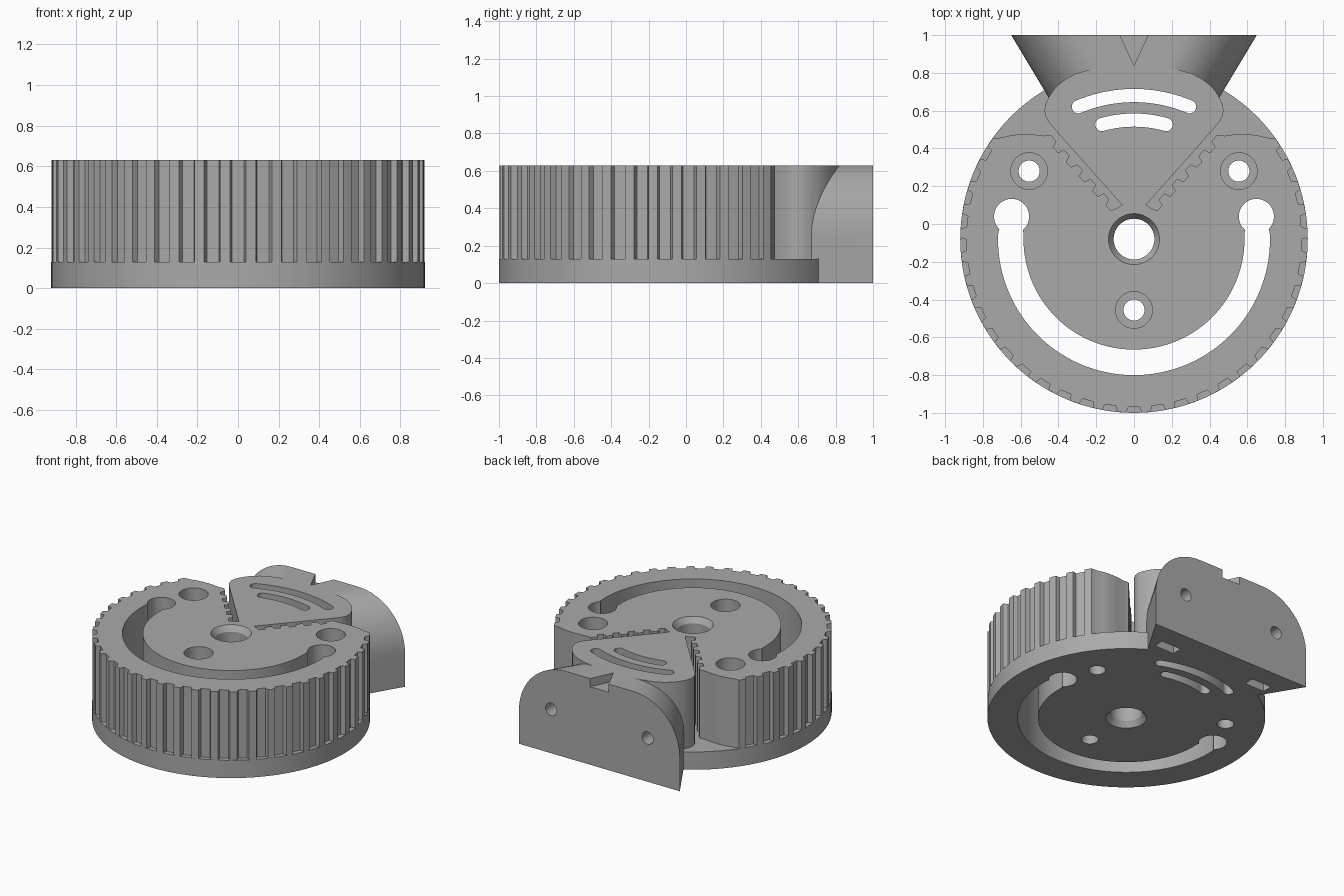
import bpy, bmesh, math
from mathutils import Vector

if "Cube" in bpy.data.objects:
    bpy.data.objects.remove(bpy.data.objects["Cube"])

CY = -0.08          # wheel axis position in y
R = 0.92            # wheel radius
TOP, FLOOR = 0.63, 0.13

grey = bpy.data.materials.new("plain grey")
grey.use_nodes = True
grey.diffuse_color = (0.4, 0.4, 0.4, 1)
grey.node_tree.nodes["Principled BSDF"].inputs["Base Color"].default_value = (0.4, 0.4, 0.4, 1)


def loft(name, rings):
    """Closed solid through two or more rings of equal point count."""
    bm = bmesh.new()
    loops = [[bm.verts.new(p) for p in ring] for ring in rings]
    n = len(loops[0])
    for a, b in zip(loops, loops[1:]):
        for i in range(n):
            j = (i + 1) % n
            bm.faces.new((a[i], a[j], b[j], b[i]))
    bm.faces.new(loops[0])
    bm.faces.new(loops[-1])
    bmesh.ops.recalc_face_normals(bm, faces=bm.faces)
    mesh = bpy.data.meshes.new(name)
    bm.to_mesh(mesh)
    bm.free()
    mesh.materials.append(grey)
    ob = bpy.data.objects.new(name, mesh)
    bpy.context.scene.collection.objects.link(ob)
    return ob


def prism(name, pts, z0, z1):
    return loft(name, [[(x, y, z) for x, y in pts] for z in (z0, z1)])


def polar(r, deg, cx=0, cy=CY):
    """Point on a circle, measured from the front (-y) towards +x."""
    a = math.radians(deg - 90)
    return (cx + r * math.cos(a), cy + r * math.sin(a))


def circle(r, cx=0, cy=CY, n=48):
    return [polar(r, 360 * i / n, cx, cy) for i in range(n)]


def arc_slot(r, width, a0, a1, n=48):
    """Curved slot with round ends."""
    steps = [a0 + (a1 - a0) * i / n for i in range(n + 1)]
    h = width / 2
    c1, c0 = polar(r, a1), polar(r, a0)
    pts = [polar(r + h, a) for a in steps]
    pts += [polar(h, a1 + 15 * i, *c1) for i in range(1, 12)]
    pts += [polar(r - h, a) for a in reversed(steps)]
    pts += [polar(h, a0 + 180 + 15 * i, *c0) for i in range(1, 12)]
    return pts


def combine(target, tool, operation):
    mod = target.modifiers.new(tool.name, 'BOOLEAN')
    mod.operation, mod.solver, mod.object = operation, 'EXACT', tool
    bpy.context.view_layer.objects.active = target
    bpy.ops.object.modifier_apply(modifier=mod.name)
    bpy.data.objects.remove(tool)


# Toothed rim, right half, front to back
half = []
for k in range(16):
    a = 8 * k
    if k:
        half += [polar(R - 0.001, a - 2.5), polar(R - 0.032, a - 1.9)]
    half += [polar(R - 0.032, a + 1.9)]
    half += [polar(R - 0.001, a + d) for d in (2.5, 3.5, 4.5)]

# Rear shoulder of the rim
half += [(0.748, 0.455), (0.70, 0.457), (0.66, 0.468), (0.61, 0.475), (0.54, 0.475), (0.48, 0.467)]

# Toothed edge of the V gap
start, end = Vector((0.44, 0.47)), Vector((0.09, 0.085))
run = (end - start) / 5
side = Vector((-run.y, run.x)).normalized() * 0.034
if side.x < 0:
    side = -side
for k in range(5):
    for t, s in ((0, 0), (0.42, 0), (0.52, 1), (0.9, 1)):
        half.append(tuple(start + run * (k + t) + side * s))
half += [tuple(end), (0.063, 0.10)]

# Central fan with rounded corners
half += [(0.42, 0.502), (0.452, 0.54), (0.468, 0.57), (0.474, 0.6), (0.468, 0.635), (0.452, 0.67),
         (0.43, 0.705), (0.40, 0.737), (0.36, 0.768), (0.31, 0.795), (0.24, 0.815), (0.16, 0.83), (0.08, 0.838)]
outline = half + [(0, 0.84)] + [(-x, y) for x, y in reversed(half)]

wheel = prism("toothed_wheel", circle(R, n=128), 0, FLOOR)
combine(wheel, prism("upper_wheel", outline, FLOOR - 0.06, TOP), 'UNION')


# Flared mounting block with round upper shoulders
def block_ring(y):
    w, r = 0.65 - 0.6 * (1 - y), 0.38
    right = [(w, 0)]
    for i in range(17):
        a = math.radians(90 * i / 16)
        right.append((w - r + r * math.cos(a), TOP - r + r * math.sin(a)))
    return [(x, y, z) for x, z in right + [(-x, z) for x, z in reversed(right)]]


combine(wheel, loft("mounting_block", [block_ring(0.66), block_ring(1.0)]), 'UNION')

# Keyhole-ended ring slot and the two curved windows
cutters = [prism("ring_slot", arc_slot(0.6525, 0.135, -92, 92, 96), -1, 1),
           prism("long_window", arc_slot(0.76, 0.07, 157.2, 202.8), -1, 1),
           prism("short_window", arc_slot(0.63, 0.07, 164.3, 195.7), -1, 1)]

for s in (-1, 1):
    cutters.append(prism("slot_end", circle(0.093, s * 0.648, 0.04), -1, 1))
    # Bolt holes and nut pockets of the mounting block
    cutters.append(loft("mount_hole", [[(x, y, z) for x, z in circle(0.045, s * 0.39, 0.32, 32)]
                                       for y in (0.72, 1.1)]))
    x0, x1 = s * 0.39 - 0.08, s * 0.39 + 0.08
    cutters.append(prism("nut_pocket", [(x0, 0.775), (x1, 0.775), (x1, 0.85), (x0, 0.85)], -0.1, 0.41))

# Counterbored screw holes
for x, y in ((0, -0.455), (0.555, 0.28), (-0.555, 0.28)):
    cutters.append(prism("screw_hole", circle(0.056, x, y), -1, 1))
    cutters.append(prism("counterbore", circle(0.097, x, y), FLOOR + 0.02, 1))

# Centre bore, chamfered at both ends
bore = ((0.165, -0.03), (0.135, 0), (0.108, 0.04), (0.108, TOP - 0.04), (0.135, TOP), (0.165, TOP + 0.03))
cutters.append(loft("bore", [[(x, y, z) for x, y in circle(r)] for r, z in bore]))

# Pointer notch
cutters.append(prism("notch", [(0, 0.84), (0.08, 1.01), (-0.08, 1.01)], TOP - 0.06, 1))

for cutter in cutters:
    combine(wheel, cutter, 'DIFFERENCE')

bpy.ops.object.select_all(action='DESELECT')
wheel.select_set(True)
bpy.context.view_layer.objects.active = wheel
bpy.ops.object.shade_smooth_by_angle(angle=math.radians(25))
